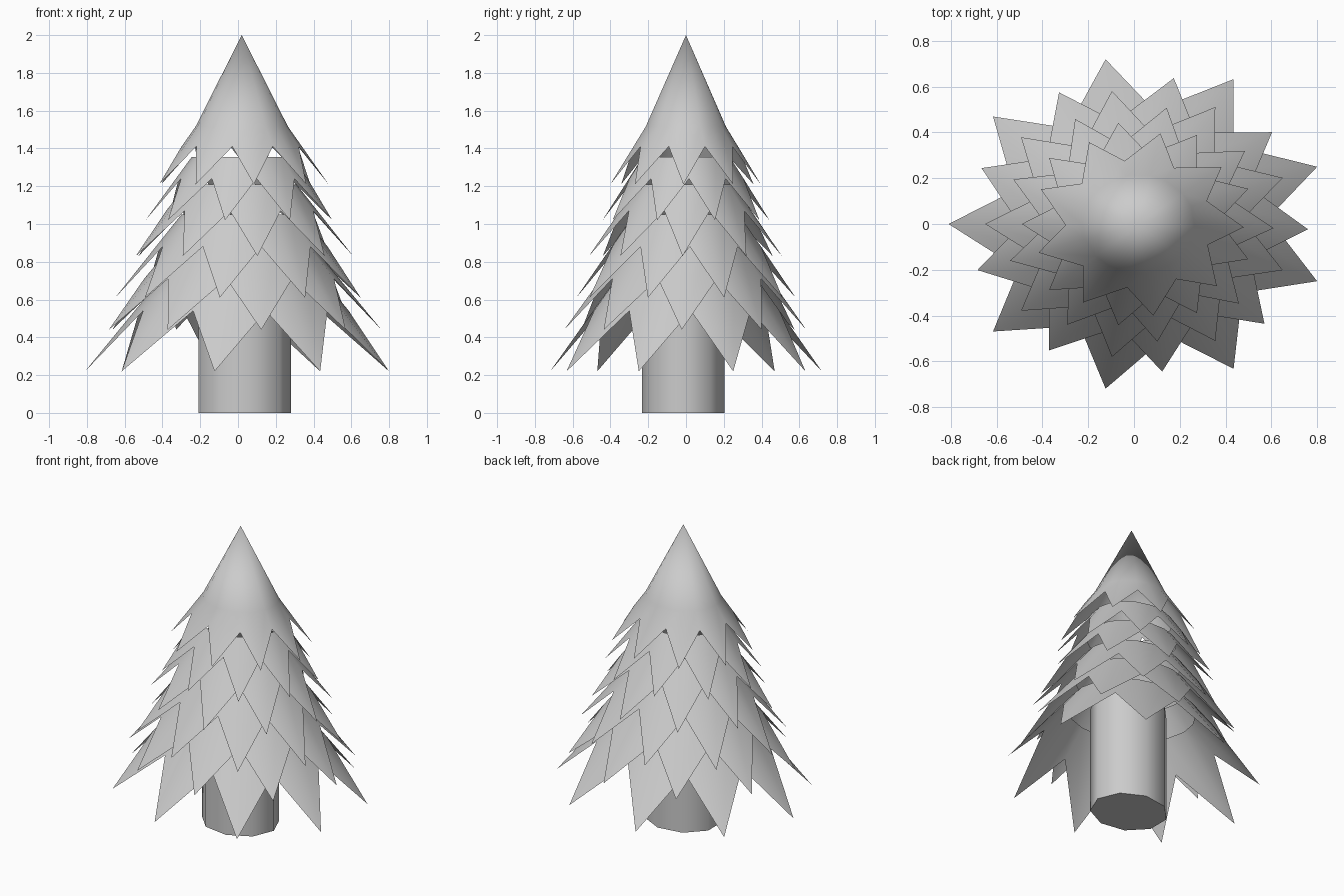
import bpy, math

if "Cube" in bpy.data.objects:
    bpy.data.objects.remove(bpy.data.objects["Cube"])

CX, SQUASH, POINTS = 0.02, 0.88, 9


def ring(r, z, angles, cx=CX, cy=0.0):
    return [(cx + r * math.cos(a), cy + SQUASH * r * math.sin(a), z) for a in angles]


def add_mesh(name, verts, faces, smooth=True):
    me = bpy.data.meshes.new(name)
    me.from_pydata(verts, [], faces)
    me.update()
    ob = bpy.data.objects.new(name, me)
    bpy.context.collection.objects.link(ob)
    for p in me.polygons:
        p.use_smooth = smooth and len(p.vertices) < 5
    return ob


def bridge(n, a, b):
    return [(a + i, a + (i + 1) % n, b + (i + 1) % n, b + i) for i in range(n)]


def bough_angles(first):
    out = []
    for k in range(POINTS):
        out += [math.radians(first + 40 * k), math.radians(first + 23 + 40 * k)]
    return out


# Each bough layer: tip height, tip radius, valley height, rim height, rim radius, first angle
layers = [
    (0.22, 0.83, 0.54, 0.72, 0.42, 20),
    (0.44, 0.74, 0.71, 0.90, 0.36, -2),
    (0.61, 0.67, 0.88, 1.05, 0.32, 20),
    (0.83, 0.59, 1.07, 1.21, 0.29, -2),
    (1.02, 0.51, 1.24, 1.355, 0.265, 20),
    (1.21, 0.46, 1.41, 1.515, 0.245, -2),
]
n = POINTS * 2
for i, (tz, tr, vz, rz, rr, first) in enumerate(layers):
    ang = bough_angles(first)
    vr = tr + (rr - tr) * (vz - tz) / (rz - tz)
    tips, valleys = ring(tr, tz, ang), ring(vr, vz, ang)
    hem = [tips[k] if k % 2 == 0 else valleys[k] for k in range(n)]
    verts = hem + ring(rr, rz, ang)
    faces = bridge(n, 0, n)
    if i == len(layers) - 1:
        # Pointed crown closes the top layer
        verts.append((CX, 0, 2.0))
        faces += [(n + k, n + (k + 1) % n, 2 * n) for k in range(n)]
    add_mesh(f"bough_layer_{i + 1}", verts, faces)

# Trunk: nine-sided column
ang = [2 * math.pi * k / 9 for k in range(9)]
verts = ring(0.252, 0, ang, 0.028, -0.015) + ring(0.252, 0.72, ang, 0.028, -0.015)
faces = bridge(9, 0, 9) + [tuple(range(8, -1, -1)), tuple(range(9, 18))]
add_mesh("trunk", verts, faces)
